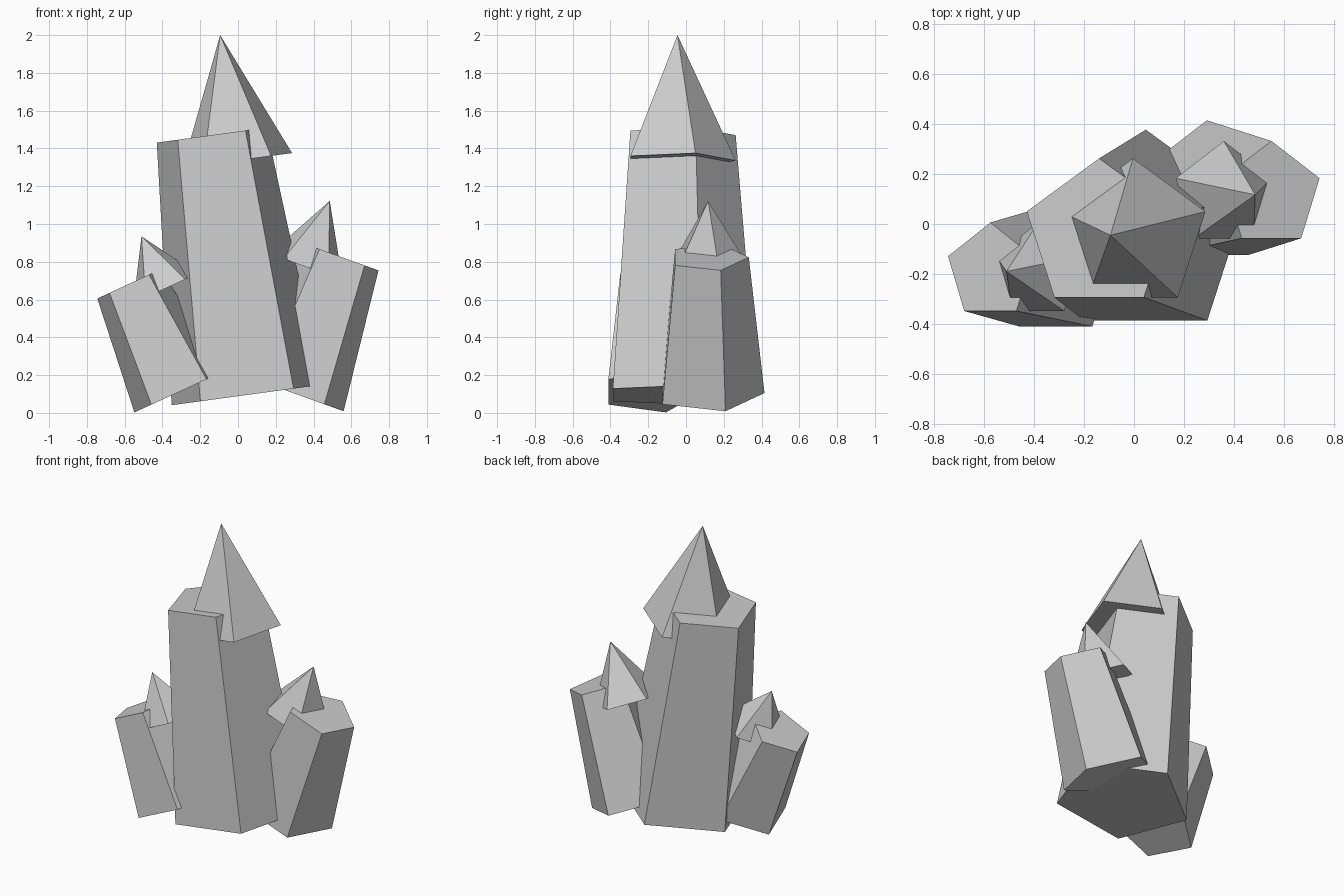
import bpy
import math
from mathutils import Matrix, Vector

if "Cube" in bpy.data.objects:
    bpy.data.objects.remove(bpy.data.objects["Cube"])

stone = bpy.data.materials.new("grey_crystal")
stone.diffuse_color = (0.6, 0.6, 0.6, 1)
stone.use_nodes = True
stone.node_tree.nodes["Principled BSDF"].inputs["Base Color"].default_value = stone.diffuse_color


def frustum(name, base, tilt, r1, r2, length):
    """Five-sided tapered solid standing on `base`, leaning in x by `tilt` degrees."""
    bpy.ops.mesh.primitive_cone_add(vertices=5, radius1=r1, radius2=r2, depth=length)
    ob = bpy.context.object
    ob.name = name
    # flat side to the front, corner to the back, origin at the base centre
    ob.data.transform(Matrix.Translation((0, 0, length / 2)))
    ob.data.transform(Matrix.Translation(Vector(base))
                      @ Matrix.Rotation(math.radians(tilt), 4, 'Y'))
    ob.data.materials.append(stone)


def crystal(name, base, tilt, radius, tip_radius, length, tip_base, tip_height):
    frustum(name + "_crystal_shaft", base, tilt, radius, tip_radius, length)
    frustum(name + "_crystal_tip", tip_base, tilt, tip_radius, 0, tip_height)


# tall middle crystal
crystal("middle", (0.0475, -0.045, 0.095), -7.75, 0.423, 0.308, 1.388,
        (-0.004, -0.045, 1.336), 0.67)
# medium crystal leaning right
crystal("right", (0.292, 0.117, 0.105), 19.8, 0.2985, 0.2155, 0.764,
        (0.36, 0.117, 0.773), 0.371)
# small crystal leaning left
crystal("left", (-0.3125, -0.19, 0.111), -24.7, 0.273, 0.196, 0.63,
        (-0.384, -0.19, 0.659), 0.304)
